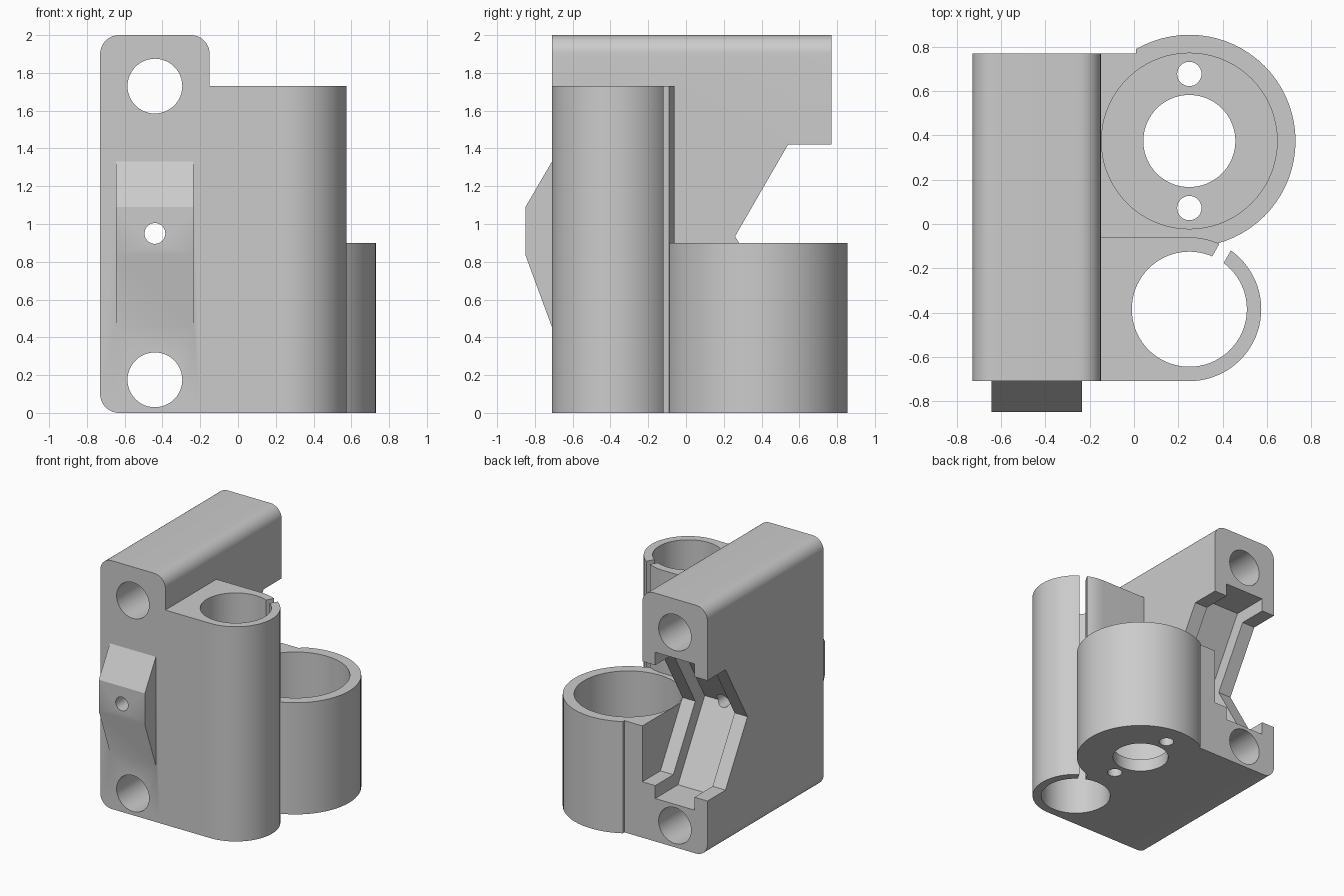
import bpy, bmesh
from math import cos, sin, radians, sqrt
from mathutils import Vector

if "Cube" in bpy.data.objects:
    bpy.data.objects.remove(bpy.data.objects["Cube"])


def arc(cx, cy, r, start=0, end=360, n=72):
    """Points on an arc; a full turn leaves out the repeated end point."""
    count = n if end - start == 360 else n + 1
    angles = [radians(start + (end - start) * i / n) for i in range(count)]
    return [(cx + r * cos(a), cy + r * sin(a)) for a in angles]


def prism(name, points, axis, low, high):
    """Extrude a 2D outline along the x, y or z axis."""
    place = {"x": lambda p: (low, p[0], p[1]),
             "y": lambda p: (p[0], low, p[1]),
             "z": lambda p: (p[0], p[1], low)}[axis]
    bm = bmesh.new()
    face = bm.faces.new([bm.verts.new(place(p)) for p in points])
    made = bmesh.ops.extrude_face_region(bm, geom=[face])["geom"]
    shift = Vector([(high - low) * (a == axis) for a in "xyz"])
    bmesh.ops.translate(bm, vec=shift, verts=[v for v in made if isinstance(v, bmesh.types.BMVert)])
    bmesh.ops.recalc_face_normals(bm, faces=bm.faces)
    mesh = bpy.data.meshes.new(name)
    bm.to_mesh(mesh)
    bm.free()
    obj = bpy.data.objects.new(name, mesh)
    bpy.context.collection.objects.link(obj)
    return obj


def combine(target, tool, operation):
    """Apply a boolean with the tool, then discard the tool."""
    mod = target.modifiers.new(operation, "BOOLEAN")
    mod.operation, mod.solver, mod.object = operation, "EXACT", tool
    tool.hide_render = True
    graph = bpy.context.evaluated_depsgraph_get()
    mesh = bpy.data.meshes.new_from_object(target.evaluated_get(graph))
    target.modifiers.clear()
    target.data = mesh
    bpy.data.objects.remove(tool)


def add(tool):
    combine(bracket, tool, "UNION")


def cut(tool):
    combine(bracket, tool, "DIFFERENCE")


LEFT, RIGHT, FRONT, BACK = -0.73, -0.15, -0.71, 0.77
MID = (LEFT + RIGHT) / 2
TUBE = (0.25, -0.385)
CUP = (0.25, 0.375)
CUP_TOP = 0.9

# Main block with rounded long edges
R = 0.1
outline = [(RIGHT, 0)]
outline += arc(RIGHT - R, 2 - R, R, 0, 90, 10)
outline += arc(LEFT + R, 2 - R, R, 90, 180, 10)
outline += arc(LEFT + R, R, R, 180, 270, 10)
bracket = prism("carriage_bracket", outline, "y", FRONT, BACK)

# Hexagonal notch in the back, with a wider cavity between the two side flanges
for radius, low, high in ((0.56, -1, 0.2), (0.68, -0.615, -0.265)):
    cut(prism("notch", arc(0.82, 0.935, radius, n=6), "x", low, high))

# Rod holder tube joined to the block, then its bore
outer = 0.325
outline = arc(*TUBE, outer, -90, 90, 40)
outline += [(RIGHT - 0.05, TUBE[1] + outer), (RIGHT - 0.05, TUBE[1] - outer)]
add(prism("rod_tube", outline, "z", 0, 1.73))
cut(prism("rod_bore", arc(*TUBE, 0.26), "z", -0.1, 1.9))

# Spring slit through the tube wall
along = Vector((cos(radians(60)), sin(radians(60))))
across = Vector((-along.y, along.x)) * 0.03
center = Vector(TUBE)
slit = [center + along * d + across * s for d, s in ((0.2, -1), (0.4, -1), (0.4, 1), (0.2, 1))]
cut(prism("slit", slit, "z", -0.1, 1.9))

# Round cup with a filled side against the block
reach = BACK - CUP[1]
add(prism("cup_web", [(RIGHT, -0.062), (CUP[0], -0.062), (CUP[0], BACK), (RIGHT, BACK)],
          "z", 0, CUP_TOP))
add(prism("cup_wall", [p for p in arc(*CUP, 0.48) if p[0] > CUP[0] - sqrt(0.48 ** 2 - reach ** 2)],
          "z", 0, CUP_TOP))

# Cup pocket, floor opening and screw holes
cut(prism("cup_pocket", arc(*CUP, 0.397), "z", 0.1, 1.0))
cut(prism("floor_hole", arc(*CUP, 0.208), "z", -0.1, 0.5))
for side in (-1, 1):
    cut(prism("floor_screw", arc(CUP[0], CUP[1] + side * 0.303, 0.055, n=32), "z", -0.1, 0.5))

# Sloped boss on the front
boss = [(FRONT + 0.03, 1.33), (FRONT, 1.33), (-0.85, 1.09), (-0.85, 0.835),
        (FRONT, 0.455), (FRONT + 0.03, 0.455)]
add(prism("front_boss", boss, "x", MID - 0.205, MID + 0.205))

# Holes running front to back
for height, radius in ((0.175, 0.145), (0.95, 0.055), (1.73, 0.145)):
    cut(prism("through_hole", arc(MID, height, radius, n=48), "y", -1, 1))

# Plain grey plastic
grey = bpy.data.materials.new("grey plastic")
grey.use_nodes = True
colour = (0.6, 0.6, 0.6, 1)
grey.diffuse_color = colour
grey.node_tree.nodes["Principled BSDF"].inputs["Base Color"].default_value = colour
bracket.data.materials.clear()
bracket.data.materials.append(grey)

bpy.ops.object.select_all(action="DESELECT")
bracket.select_set(True)
bpy.context.view_layer.objects.active = bracket
bpy.ops.object.shade_smooth_by_angle(angle=radians(30))
